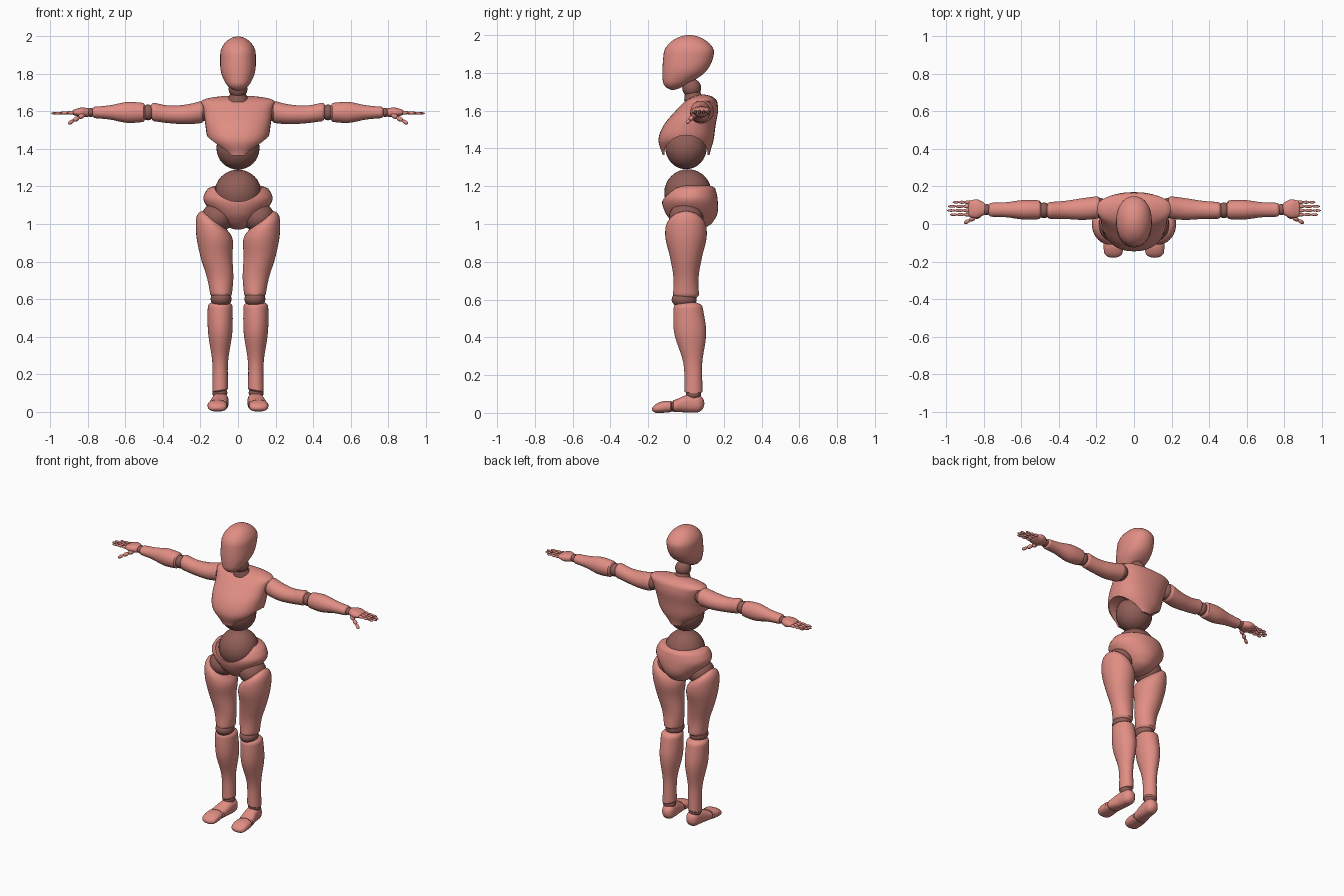
import bpy, bmesh
from math import cos, sin, pi, sqrt, radians, copysign
from mathutils import Vector, Matrix

if "Cube" in bpy.data.objects:
    bpy.data.objects.remove(bpy.data.objects["Cube"])


def material(name, *rgb):
    made = bpy.data.materials.new(name)
    made.use_nodes = True
    made.diffuse_color = (*rgb, 1)
    made.node_tree.nodes["Principled BSDF"].inputs["Base Color"].default_value = (*rgb, 1)
    return made


SHELL = material("light rose shell", .75, .27, .23)
JOINT = material("dark rose joint", .28, .11, .095)


def finish(name, bm, paint):
    bmesh.ops.recalc_face_normals(bm, faces=bm.faces)
    for face in bm.faces:
        face.smooth = True
    mesh = bpy.data.meshes.new(name)
    bm.to_mesh(mesh)
    bm.free()
    mesh.materials.append(paint)
    mesh.set_sharp_from_angle(angle=radians(40))
    obj = bpy.data.objects.new(name, mesh)
    bpy.context.collection.objects.link(obj)
    return obj


def sample(values, t):
    """Read a smooth curve through evenly spaced values; a lone number is constant."""
    if not isinstance(values, tuple):
        return values
    last = len(values) - 1
    i = min(int(t * last), last - 1)
    f = t * last - i
    before, a, b, after = (values[min(max(i + k, 0), last)] for k in (-1, 0, 1, 2))
    ease = f * f * (3 - 2 * f)
    bend = f * (1 - f)
    return a + (b - a) * ease + bend * ((1 - f) * (b - before) - f * (after - a)) / 2


def end_scale(t, rounding):
    """Shrink the section as a quarter ellipse near a rounded end."""
    if t >= rounding:
        return 1
    return max(sqrt(1 - (1 - t / rounding) ** 2), .04)


def part(name, axis, span, centre_u, radius_u, centre_v, radius_v, ends=(0, 0),
         slope=0, power=2, side=1, paint=SHELL, rings=28, sides=36):
    """Loft superellipse sections along an axis, each measure following its own curve."""
    bm = bmesh.new()
    loops = []
    for k in range(rings + 1):
        t = (1 - cos(pi * k / rings)) / 2
        scale = end_scale(t, ends[0]) * end_scale(1 - t, ends[1])
        along = span[0] + (span[1] - span[0]) * t
        loop = []
        for i in range(sides):
            c, s = cos(2 * pi * i / sides), sin(2 * pi * i / sides)
            du = sample(radius_u, t) * scale * copysign(abs(c) ** (2 / power), c)
            dv = sample(radius_v, t) * scale * copysign(abs(s) ** (2 / power), s)
            u, v = sample(centre_u, t) + du, sample(centre_v, t) + dv
            w = along + sample(slope, t) * du
            x, y, z = {"x": (w, u, v), "y": (u, w, v), "z": (u, v, w)}[axis]
            loop.append(bm.verts.new((x * side, y, z)))
        loops.append(loop)
    for low, high in zip(loops, loops[1:]):
        for i in range(sides):
            bm.faces.new((low[i - 1], low[i], high[i], high[i - 1]))
    bm.faces.new(loops[0])
    bm.faces.new(loops[-1])
    return finish(name, bm, paint)


def add_sphere(bm, matrix, size, segments):
    bmesh.ops.create_uvsphere(bm, u_segments=segments, v_segments=segments // 2, radius=1,
                              matrix=matrix @ Matrix.Diagonal((*size, 1)))


def ball(name, centre, size, side=1):
    bm = bmesh.new()
    x, y, z = centre
    add_sphere(bm, Matrix.Translation((x * side, y, z)), size, 32)
    return finish(name, bm, JOINT)


def finger(name, start, end, radius, side, segments=3):
    """A chain of slim overlapping segments."""
    start, end = Vector(start), Vector(end)
    start.x *= side
    end.x *= side
    direction = end - start
    turn = direction.to_track_quat("Z", "Y").to_matrix().to_4x4()
    half = direction.length / segments * .56
    bm = bmesh.new()
    for i in range(segments):
        place = Matrix.Translation(start.lerp(end, (i + .5) / segments))
        thick = radius * (1 - .15 * i)
        add_sphere(bm, place @ turn, (thick, thick, half), 12)
    finish(name, bm, SHELL)


def carve(obj, cutter):
    cut = obj.modifiers.new("carve", "BOOLEAN")
    cut.operation = "DIFFERENCE"
    cut.solver = "EXACT"
    cut.object = cutter
    bpy.context.view_layer.objects.active = obj
    bpy.ops.object.modifier_apply(modifier=cut.name)
    bpy.data.objects.remove(cutter)
    obj.data.set_sharp_from_angle(angle=radians(40))


# Head and neck
part("head", "z", (1.71, 2), centre_u=0, radius_u=(.05, .09, .095, .09),
     centre_v=(-.07, -.01, .015, .017), radius_v=(.05, .115, .133, .12),
     ends=(.15, .33), power=2.15)
ball("neck_ball", (0, .03, 1.72), (.05, .05, .05))
part("neck_base", "z", (1.65, 1.7), centre_u=0, radius_u=(.06, .04),
     centre_v=(.05, .035), radius_v=(.06, .04), paint=JOINT)

# Rib cage with an arched underside over the belly ball
chest = part("chest", "z", (1.365, 1.685), centre_u=0, radius_u=(.08, .155, .174, .185, .21),
             centre_v=(0, 0, .02, .06, .09), radius_v=(.125, .146, .137, .11, .07),
             ends=(0, .12), power=2.3)
carve(chest, part("arch_cutter", "x", (-.4, .4), centre_u=0, radius_u=.115,
                  centre_v=1.37, radius_v=.1))
ball("belly_ball", (0, 0, 1.405), (.115, .11, .115))

# Pelvis scooped out at the front for the waist ball
pelvis = part("pelvis", "z", (.97, 1.215), centre_u=0, radius_u=(.06, .13, .185, .15),
              centre_v=(.04, .03, .02, .03), radius_v=(.08, .135, .147, .12),
              ends=(.15, .12))
carve(pelvis, ball("scoop_cutter", (0, -.06, 1.225), (.13, .14, .12)))
ball("waist_ball", (0, .01, 1.165), (.125, .125, .125))

for side, tag in ((1, "left_"), (-1, "right_")):
    # Leg
    ball(tag + "hip_ball", (.11, 0, 1.035), (.085, .09, .08), side)
    part(tag + "thigh", "z", (.6, 1.05), centre_u=(.09, .095, .115, .126, .14),
         radius_u=(.056, .07, .085, .098, .08), centre_v=0,
         radius_v=(.07, .066, .085, .11, .1), slope=(0, 0, 0, .2, .7),
         ends=(.06, .15), side=side)
    ball(tag + "knee_ball", (.09, -.01, .6), (.056, .066, .045), side)
    part(tag + "calf", "z", (.1, .59), centre_u=.095, radius_u=(.042, .042, .065, .066),
         centre_v=(.04, .036, .022, .01), radius_v=(.048, .05, .085, .075),
         slope=(-.2, 0, 0), ends=(.03, .06), side=side)
    ball(tag + "ankle_ball", (.097, .04, .1), (.04, .04, .035), side)
    part(tag + "foot", "y", (-.07, .097), centre_u=(.107, .095, .09),
         radius_u=(.05, .044, .04), centre_v=(.036, .05, .05),
         radius_v=(.03, .048, .047), ends=(.02, .25), power=2.4, side=side)
    ball(tag + "toe_joint", (.107, -.073, .034), (.045, .02, .027), side)
    part(tag + "toes", "y", (-.18, -.076), centre_u=.11, radius_u=(.045, .052, .05),
         centre_v=(.02, .03, .034), radius_v=(.02, .03, .03),
         ends=(.25, .04), power=2.4, side=side)

    # Arm
    ball(tag + "shoulder_ball", (.185, .085, 1.6), (.05, .054, .052), side)
    part(tag + "upper_arm", "x", (.17, .47), centre_u=(.09, .08, .075, .072),
         radius_u=(.06, .058, .048, .045), centre_v=(1.6, 1.585, 1.585, 1.6),
         radius_v=(.06, .053, .047, .05), ends=(.1, .08), side=side)
    ball(tag + "elbow_ball", (.48, .073, 1.595), (.035, .042, .042), side)
    part(tag + "forearm", "x", (.49, .78), centre_u=.076, radius_u=(.05, .052, .04, .037),
         centre_v=1.595, radius_v=(.05, .056, .038, .03), ends=(.06, .06), side=side)
    ball(tag + "wrist_ball", (.785, .077, 1.595), (.022, .03, .024), side)

    # Hand
    part(tag + "palm", "x", (.79, .885), centre_u=.081, radius_u=(.03, .05, .042),
         centre_v=1.595, radius_v=(.022, .026, .013), ends=(.1, .1), power=2.3, side=side)
    for i, (label, tip) in enumerate(dict(index=.98, middle=.995, ring=.99, little=.965).items()):
        across = .05 + .022 * i
        finger(f"{tag}{label}_finger", (.87, across, 1.594), (tip, across, 1.59), .01, side)
    finger(tag + "thumb", (.82, .05, 1.585), (.905, .005, 1.535), .015, side)
